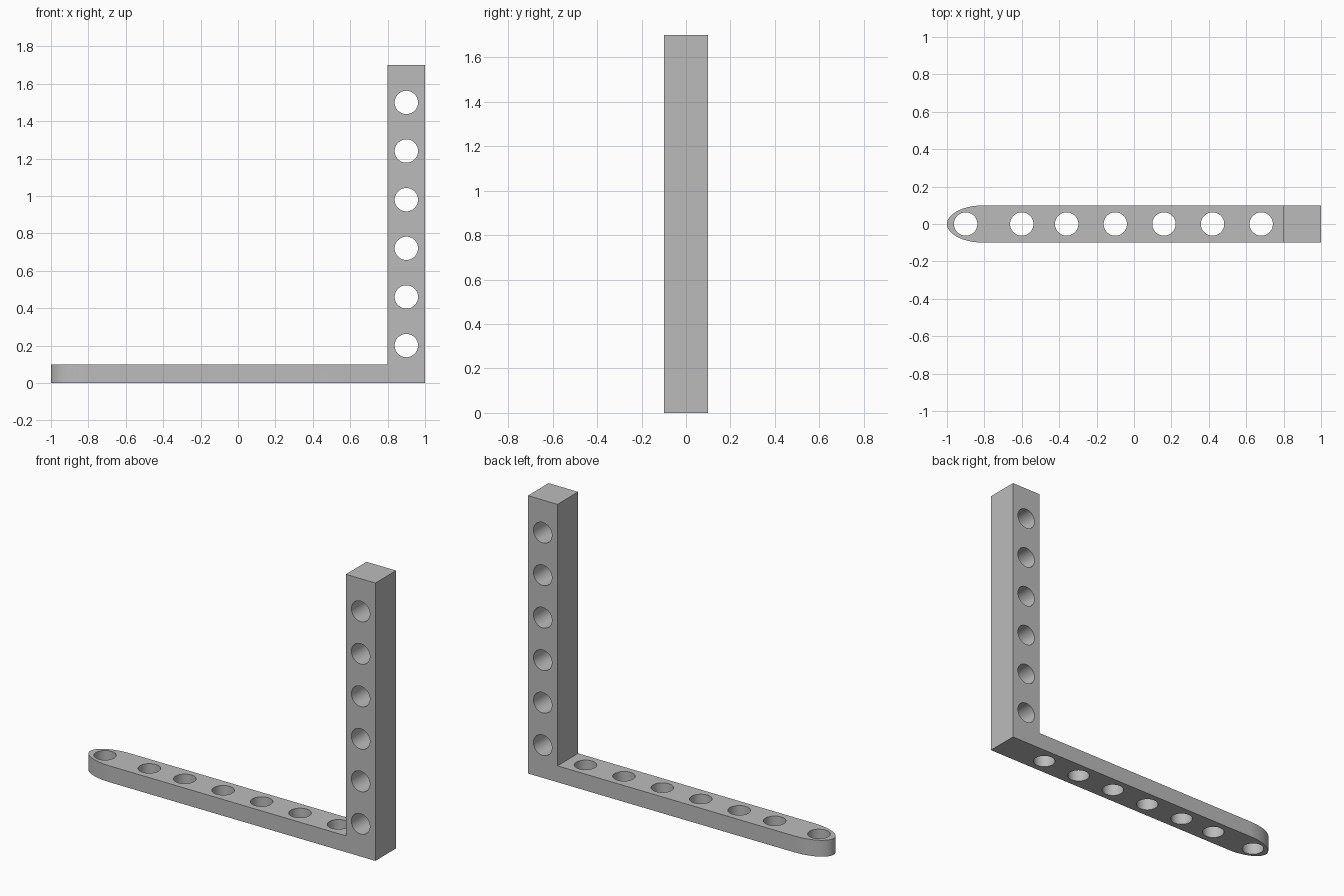
import bpy, bmesh, math
from mathutils import Matrix, Vector

cube = bpy.data.objects.get("Cube")
if cube:
    bpy.data.objects.remove(cube, do_unlink=True)

grey = bpy.data.materials.new("plain_grey")
grey.use_nodes = True
colour = (0.5, 0.5, 0.5, 1)
grey.diffuse_color = colour
grey.node_tree.nodes["Principled BSDF"].inputs["Base Color"].default_value = colour


def add_object(name, bm):
    bmesh.ops.recalc_face_normals(bm, faces=bm.faces)
    mesh = bpy.data.meshes.new(name)
    bm.to_mesh(mesh)
    bm.free()
    mesh.materials.append(grey)
    obj = bpy.data.objects.new(name, mesh)
    bpy.context.collection.objects.link(obj)
    return obj


def prism(name, points, depth):
    bm = bmesh.new()
    face = bm.faces.new([bm.verts.new(p) for p in points])
    extruded = bmesh.ops.extrude_face_region(bm, geom=[face])
    verts = [v for v in extruded["geom"] if isinstance(v, bmesh.types.BMVert)]
    bmesh.ops.translate(bm, verts=verts, vec=Vector(depth))
    return add_object(name, bm)


def cut(target, cutter, operation):
    mod = target.modifiers.new(cutter.name, 'BOOLEAN')
    mod.operation = operation
    mod.solver = 'EXACT'
    mod.object = cutter
    bpy.context.view_layer.objects.active = target
    bpy.ops.object.modifier_apply(modifier=mod.name)
    bpy.data.objects.remove(cutter, do_unlink=True)


# L-shaped side profile, wider than the finished bracket
side = [(-1.1, 0), (1, 0), (1, 1.7), (0.8, 1.7), (0.8, 0.1), (-1.1, 0.1)]
bracket = prism("bracket", [(x, -0.2, z) for x, z in side], (0, 0.4, 0))

# Plan outline with the elliptical arm tip
steps = 48
plan = [(1.1, -0.1), (1.1, 0.1)]
for i in range(steps + 1):
    a = math.pi * (0.5 + i / steps)
    plan.append((-0.8 + 0.2 * math.cos(a), 0.1 * math.sin(a)))
outline = prism("plan_outline", [(x, y, -0.1) for x, y in plan], (0, 0, 2))
cut(bracket, outline, 'INTERSECT')

# Round holes through the arm (vertical) and the post (front to back)
arm_holes = [-0.9, -0.6] + [-0.36 + 0.26 * i for i in range(5)]
arm_holes[3:] = [-0.1 + 0.26 * i for i in range(4)]
post_holes = [0.2 + 0.26 * i for i in range(6)]
places = [Matrix.Translation((x, 0, 0.05)) for x in arm_holes]
turn = Matrix.Rotation(math.pi / 2, 4, 'X')
places += [Matrix.Translation((0.9, 0, z)) @ turn for z in post_holes]
bm = bmesh.new()
for place in places:
    bmesh.ops.create_cone(bm, cap_ends=True, segments=48, radius1=0.0625,
                          radius2=0.0625, depth=0.3, matrix=place)
cut(bracket, add_object("hole_cutters", bm), 'DIFFERENCE')

# Smooth curved walls, sharp edges
bpy.ops.object.select_all(action='DESELECT')
bracket.select_set(True)
bpy.context.view_layer.objects.active = bracket
bpy.ops.object.shade_smooth_by_angle(angle=math.radians(30))
